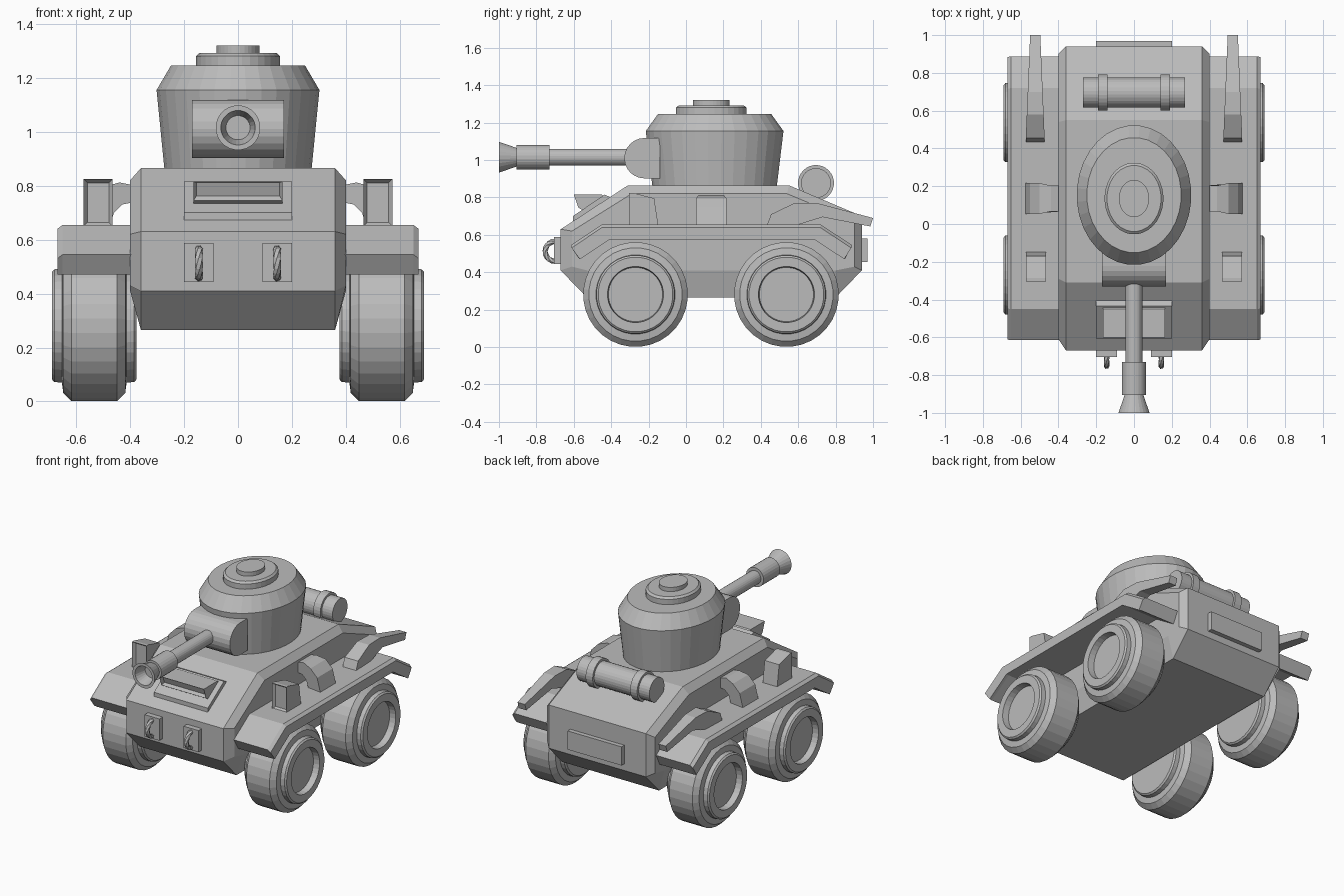
import bpy, bmesh, math
from mathutils import Matrix

if "Cube" in bpy.data.objects:
    bpy.data.objects.remove(bpy.data.objects["Cube"])

GREY = bpy.data.materials.new("plain grey")
GREY.diffuse_color = (0.5, 0.5, 0.5, 1)
GREY.use_nodes = True
GREY.node_tree.nodes["Principled BSDF"].inputs["Base Color"].default_value = GREY.diffuse_color


def finish(name, bm):
    bmesh.ops.recalc_face_normals(bm, faces=bm.faces)
    me = bpy.data.meshes.new(name)
    bm.to_mesh(me)
    bm.free()
    me.materials.append(GREY)
    ob = bpy.data.objects.new(name, me)
    bpy.context.collection.objects.link(ob)
    return ob


def loft(name, loops, closed=False, inset=None):
    """Skin matching point loops; cap the ends unless closed."""
    bm = bmesh.new()
    rows = [[bm.verts.new(p) for p in lp] for lp in loops]
    pairs = list(zip(rows, rows[1:])) + ([(rows[-1], rows[0])] if closed else [])
    for a, b in pairs:
        n = len(a)
        for i in range(n):
            bm.faces.new((a[i], a[(i + 1) % n], b[(i + 1) % n], b[i]))
    if not closed:
        bm.faces.new(rows[0])
        bm.faces.new(rows[-1])
    if inset:  # sink a panel into the front-most facing face
        bmesh.ops.recalc_face_normals(bm, faces=bm.faces)
        f = min(bm.faces, key=lambda f: f.normal.y)
        bmesh.ops.inset_region(bm, faces=[f], thickness=inset)
        bmesh.ops.translate(bm, verts=f.verts, vec=-f.normal * 0.02)
    return finish(name, bm)


def slab(name, prof, x0, x1, inset=None):
    """Extrude a (y, z) profile along x."""
    return loft(name, [[(x, y, z) for y, z in prof] for x in (x0, x1)], inset=inset)


def box(name, x0, x1, y0, y1, z0, z1):
    return slab(name, [(y0, z0), (y1, z0), (y1, z1), (y0, z1)], x0, x1)


def lathe(name, prof, axis, centre, n=32, sx=1.0):
    """Revolve (position along axis, radius) points about an axis."""
    loops = []
    for t, r in prof:
        lp = []
        for i in range(n):
            a = 2 * math.pi * (i + 0.5) / n
            u, v = r * math.cos(a), r * math.sin(a)
            p = {"x": (t, u, v), "y": (u, t, v), "z": (u * sx, v, t)}[axis]
            lp.append([p[k] + centre[k] for k in range(3)])
        loops.append(lp)
    return loft(name, loops)


# Hull: full side profile with chamfered flanks
inner = [(-.67, .41), (-.67, .63), (-.31, .865), (.55, .865),
         (.94, .70), (.94, .41), (.80, .265), (-.53, .265)]
outer = [(-.61, .43), (-.61, .62), (-.29, .82), (.54, .82),
         (.90, .67), (.90, .43), (.80, .41), (-.53, .41)]
loft("hull", [[(x, y, z) for y, z in p] for x, p in
              ((-.4, outer), (-.36, inner), (.36, inner), (.4, outer))])
box("rear_plate", -.2, .2, .93, .97, .455, .58)

# Turret: stacked ellipses, hatch and knob
lathe("turret", [(.85, .333), (1.155, .37), (1.245, .305)], "z", (0, .153, 0), 32, .82)
lathe("hatch", [(1.24, .19), (1.28, .19), (1.292, .175)], "z", (0, .135, 0), 32, .82)
lathe("hatch_knob", [(1.28, .098), (1.32, .098)], "z", (0, .135, 0), 32, .82)

# Gun mantlet: half round front, straight back
arc = [(-.222 - .108 * math.sin(math.pi * i / 12), 1.01 + .108 * math.cos(math.pi * i / 12))
       for i in range(13)]
slab("gun_mantlet", [(-.14, 1.118)] + arc + [(-.14, .902)], -.17, .17)

# Gun barrel with sleeve and flared hollow muzzle
lathe("gun_barrel", [(-.3, .045), (-.73, .045), (-.73, .065), (-.905, .065), (-.905, .05),
                     (-1, .083), (-1, .064), (-.92, .045)], "y", (0, 0, 1.015), 24)

# Driver's visor on the front slope
slab("visor_base", [(-.605, .66), (-.605, .70), (-.435, .815), (-.40, .80)], -.2, .2)
slab("visor", [(-.60, .815), (-.575, .745), (-.5, .70), (-.42, .79), (-.45, .815)],
     -.165, .165, inset=.015)

# Drum on the rear deck with two bands
lathe("rear_drum", [(-.27, .08), (.27, .08)], "x", (0, .695, .877), 28)
for s in (-1, 1):
    lathe("drum_band", [(s * .165 - .026, .096), (s * .165 + .026, .096)], "x", (0, .695, .877), 28)

# Paired parts on both sides
fender = [(-.615, .545), (-.45, .655), (.72, .655), (.888, .545),
          (.85, .47), (.69, .575), (-.41, .575), (-.57, .47)]
fender_edge = [(y * .995, z - .015 if i < 4 else z) for i, (y, z) in enumerate(fender)]
horn = [(.43, .645), (.455, .71), (.58, .77), (.70, .77), (1.0, .69), (.985, .645),
        (.73, .695), (.57, .645)]
bracket = [(.38, .80), (.44, .812), (.50, .795), (.55, .745), (.575, .65),
           (.475, .65), (.46, .70), (.43, .73), (.38, .74)]
wheel = [(-.157, .15), (-.157, .20), (-.148, .21), (-.12, .212), (-.115, .25), (-.085, .28),
         (.085, .28), (.115, .25), (.12, .212), (.148, .21), (.157, .20), (.157, .15), (.115, .145)]
for s, side in ((-1, "left"), (1, "right")):
    loft(side + "_fender", [[(s * x, y, z) for y, z in p] for x, p in
                            ((.38, fender), (.65, fender), (.67, fender_edge))])
    for y, end in ((-.27, "front"), (.537, "rear")):
        lathe(f"{side}_{end}_wheel", [(s * t, r) for t, r in wheel], "x", (s * .533, y, .281))
    # Headlamp with sunken front panel
    slab(side + "_headlamp", [(-.305, .825), (-.285, .825), (-.17, .795), (-.148, .65), (-.305, .65)],
         s * .465, s * .572, inset=.02)
    # Curved bracket between hull and fender
    loft(side + "_bracket", [[(s * x, .135 + k * (.068 if x < .5 else .082), z) for x, z in bracket]
                             for k in (-1, 1)])
    # Tapering tail piece
    half = lambda y: .05 - max(0, y - .45) * .042
    loft(side + "_tail_horn", [[(s * (.523 + k * half(y)), y, z) for y, z in horn] for k in (-1, 1)])
    # Tow hook: backing plate and twisted half ring
    box(side + "_tow_plate", s * .145 - .055, s * .145 + .055, -.705, -.66, .443, .588)
    rings = []
    for i in range(11):
        a = math.pi * i / 10
        rings.append([(s * .145 + .015 * math.cos(b),
                       -.70 - (.053 + .015 * math.sin(b)) * math.sin(a),
                       .512 + (.053 + .015 * math.sin(b)) * math.cos(a))
                      for b in [math.pi * j / 3 + i * .4 for j in range(6)]])
    loft(side + "_tow_hook", rings)
